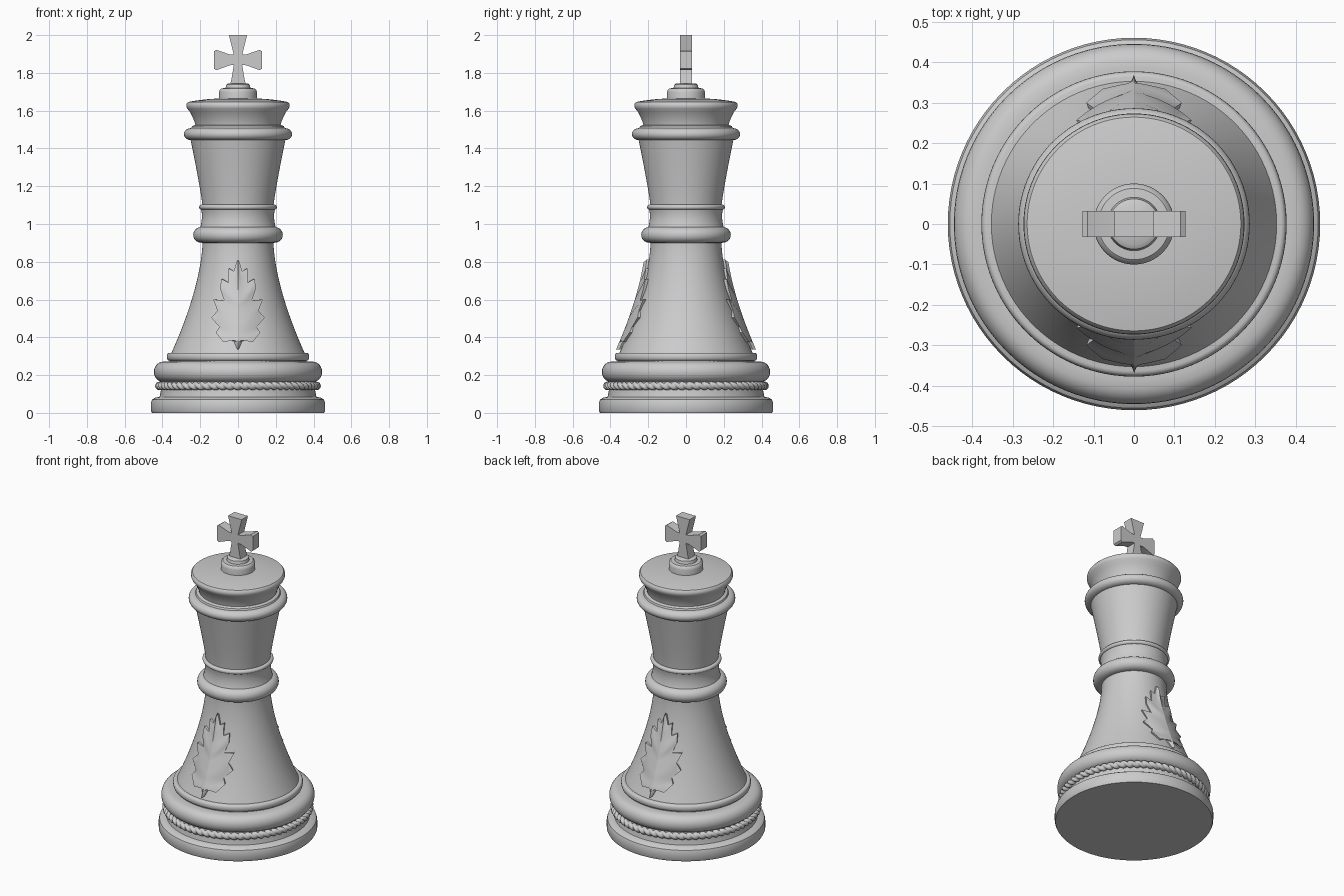
import bpy, math
from math import sin, cos, pi

if "Cube" in bpy.data.objects:
    bpy.data.objects.remove(bpy.data.objects["Cube"])

SEG = 96


def finish(name, verts, faces, angle=35):
    me = bpy.data.meshes.new(name)
    me.from_pydata(verts, [], faces)
    me.update()
    ob = bpy.data.objects.new(name, me)
    bpy.context.collection.objects.link(ob)
    bpy.ops.object.select_all(action='DESELECT')
    ob.select_set(True)
    bpy.context.view_layer.objects.active = ob
    bpy.ops.object.mode_set(mode='EDIT')
    bpy.ops.mesh.select_all(action='SELECT')
    bpy.ops.mesh.normals_make_consistent(inside=False)
    bpy.ops.object.mode_set(mode='OBJECT')
    bpy.ops.object.shade_smooth_by_angle(angle=math.radians(angle))
    return ob


def lathe(name, profile):
    """Spin a bottom-to-top (radius, z) profile and cap both ends."""
    verts = [(r * cos(2 * pi * k / SEG), r * sin(2 * pi * k / SEG), z)
             for r, z in profile for k in range(SEG)]
    faces = []
    for i in range(len(profile) - 1):
        for k in range(SEG):
            a, b = i * SEG + k, i * SEG + (k + 1) % SEG
            faces.append((a, b, b + SEG, a + SEG))
    n = (len(profile) - 1) * SEG
    faces += [tuple(reversed(range(SEG))), tuple(range(n, n + SEG))]
    return finish(name, verts, faces)


def bulge(r_in, r_out, z0, z1, n=12):
    """Half-round moulding profile."""
    return [(r_in + (r_out - r_in) * sin(pi * i / n) ** 0.8 if 0 < i < n else r_in,
             (z0 + z1) / 2 - (z1 - z0) / 2 * cos(pi * i / n)) for i in range(n + 1)]


def body_r(z):
    return 0.188 + 0.168 * (max(0, 0.9 - z) / 0.59) ** 1.6


# Base mouldings
lathe("base_plinth", [(0.455, 0), (0.46, 0.01), (0.46, 0.055), (0.455, 0.07), (0.44, 0.08),
                      (0.415, 0.085), (0.408, 0.12), (0.408, 0.17)])
lathe("base_torus", bulge(0.385, 0.445, 0.163, 0.272))
lathe("base_collar", [(0.36, 0.26), (0.363, 0.275)] + bulge(0.363, 0.377, 0.277, 0.318, 8))

# Twisted rope around the base
N, M, TWISTS = 66 * 8, 16, 33
rope_v, rope_f = [], []
for i in range(N):
    a = 2 * pi * i / N
    for j in range(M):
        b = 2 * pi * j / M
        rad = 0.013 + 0.010 * abs(cos(b + TWISTS * a))
        R = 0.416 + rad * cos(b)
        rope_v.append((R * cos(a), R * sin(a), 0.143 + rad * sin(b)))
        i2, j2 = (i + 1) % N, (j + 1) % M
        rope_f.append((i * M + j, i2 * M + j, i2 * M + j2, i * M + j2))
finish("base_rope", rope_v, rope_f, 60)

# Flared lower body
lathe("lower_body", [(body_r(0.29 + 0.62 * i / 24), 0.29 + 0.62 * i / 24) for i in range(25)])

# Waist rings
lathe("waist_torus", bulge(0.185, 0.237, 0.9, 0.985))
lathe("waist_neck", [(0.203, 0.975), (0.196, 0.995), (0.191, 1.03), (0.192, 1.06), (0.197, 1.08)])
lathe("waist_thin_ring", bulge(0.187, 0.206, 1.075, 1.103, 8))

# Upper body flaring outward
lathe("upper_body", [(0.187 + 0.065 * (i / 12) ** 1.15, 1.09 + 0.36 * i / 12) for i in range(13)])
lathe("crown_torus", bulge(0.24, 0.286, 1.443, 1.508))
lathe("crown_cap", [(0.25, 1.5), (0.243, 1.518), (0.226, 1.524), (0.228, 1.535), (0.238, 1.56),
                    (0.252, 1.59), (0.268, 1.61), (0.273, 1.622), (0.272, 1.636), (0.264, 1.646),
                    (0.22, 1.654), (0.15, 1.662), (0.09, 1.665)])
lathe("crown_knob", [(0.1, 1.65), (0.1, 1.698), (0.097, 1.71), (0.088, 1.718), (0.066, 1.72),
                     (0.062, 1.738), (0.05, 1.745)])

# Cross with flared arms
half = [(0.042, 1.735), (0.034, 1.77), (0.022, 1.842), (0.045, 1.84), (0.115, 1.814), (0.127, 1.822),
        (0.127, 1.914), (0.115, 1.922), (0.045, 1.898), (0.022, 1.896), (0.036, 1.95), (0.048, 2.0)]
outline = half + [(-x, z) for x, z in reversed(half)]
n = len(outline)
verts = [(x, y, z) for y in (-0.032, 0.032) for x, z in outline]
faces = [tuple(range(n)), tuple(range(n, 2 * n))]
faces += [(i, (i + 1) % n, (i + 1) % n + n, i + n) for i in range(n)]
finish("top_cross", verts, faces, 30)

# Carved leaf: (edge x, edge z, spine z, ridge height), tips and notches alternate
LEAF = [(0.003, 0.335, 0.335, 0.010), (0.03, 0.40, 0.37, 0.010), (0.075, 0.375, 0.385, 0.018),
        (0.115, 0.425, 0.40, 0.018), (0.098, 0.455, 0.425, 0.008), (0.14, 0.505, 0.445, 0.02),
        (0.108, 0.54, 0.475, 0.010), (0.128, 0.60, 0.505, 0.02), (0.072, 0.595, 0.535, 0.009),
        (0.09, 0.655, 0.565, 0.018), (0.085, 0.71, 0.60, 0.02), (0.05, 0.69, 0.635, 0.009),
        (0.047, 0.765, 0.68, 0.018), (0.022, 0.75, 0.715, 0.012), (0.003, 0.812, 0.80, 0.014)]
ROWS = 5


def leaf(name, side):
    verts, faces = [], []
    for s in (-1, 1):
        start = len(verts)
        for ex, ez, sz, h in LEAF:
            for k in range(ROWS + 2):
                t = min(k / ROWS, 1)
                x = s * ex * t
                z = sz + (ez - sz) * (0.6 * t + 0.4 * t * t)
                # spine is raised, veins follow lobes, last row sinks into body
                lift = 0.026 * (1 - t) ** 2 + h * (1 - (1 - t) ** 2) * (1.15 - 0.3 * t)
                r = body_r(z) + (lift if k <= ROWS else -0.012)
                a = x / body_r(z)
                verts.append((r * sin(a), side * r * cos(a), z))
        w = ROWS + 2
        for i in range(len(LEAF) - 1):
            for k in range(w - 1):
                a = start + i * w + k
                q = (a, a + 1, a + w + 1, a + w)
                faces.append(q if s * side < 0 else q[::-1])
    me = finish(name, verts, faces, 50).data
    return me


leaf("front_leaf", -1)
leaf("back_leaf", 1)
